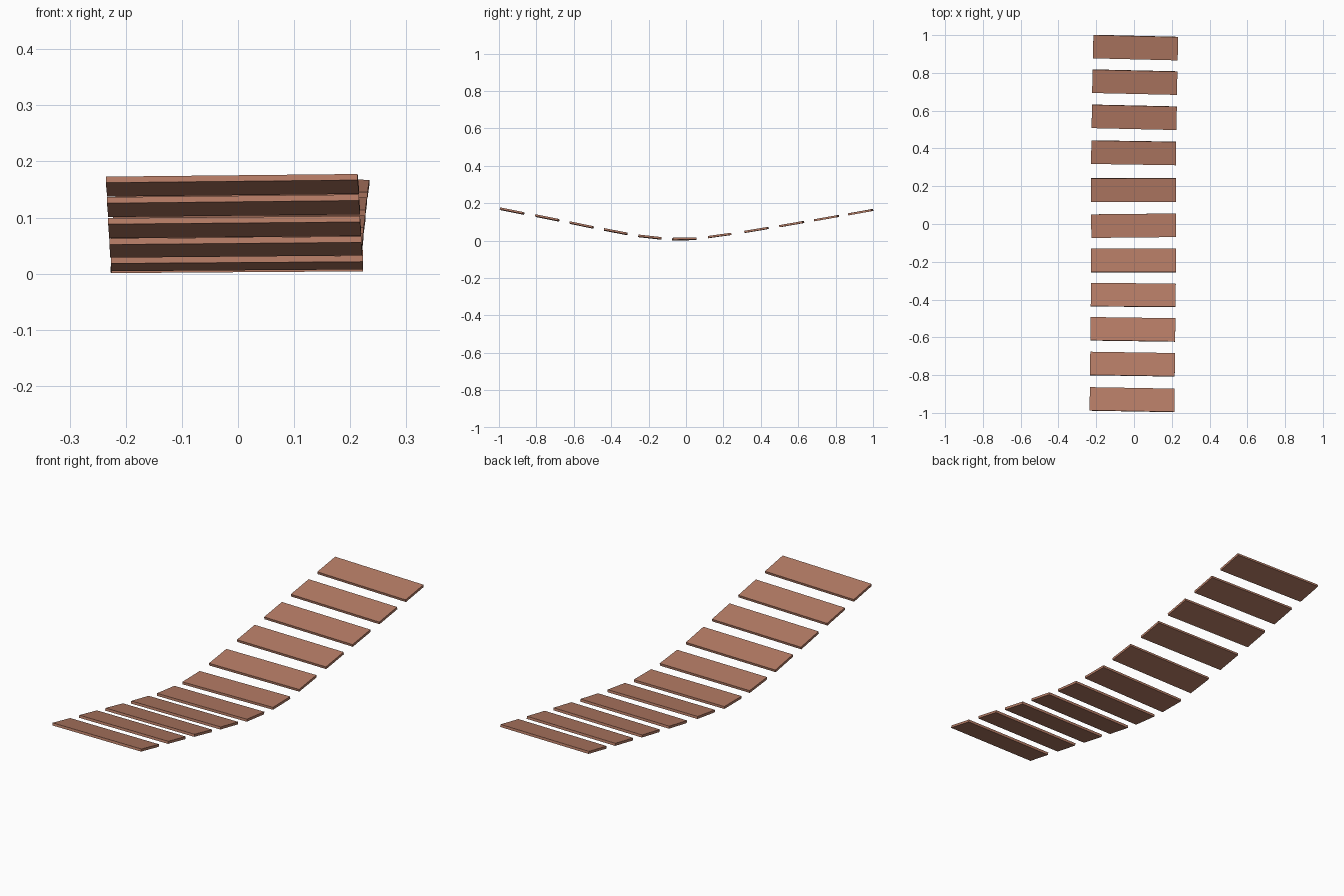
import bpy
from math import radians

WIDTH, DEPTH, THICK = 0.449, 0.125, 0.011

wood = bpy.data.materials.new("reddish_wood")
wood.diffuse_color = (0.46, 0.20, 0.13, 1)

# Each plank: centre x, y, z, then pitch, roll and yaw in degrees
planks = [
    (-0.010, -0.930, 0.1575, -11.4, -0.6, -1.0),
    (-0.008, -0.742, 0.1210, -11.4, -0.6, -0.9),
    (-0.006, -0.558, 0.0830, -11.6, -0.5, -0.8),
    (-0.004, -0.376, 0.0475, -10.8, -0.5, -0.4),
    (-0.002, -0.193, 0.0183, -6.3, -0.4, 0.0),
    (-0.002, -0.009, 0.0085, 0.4, -0.4, 0.6),
    (-0.002, 0.180, 0.0270, 8.0, -0.2, 0.1),
    (-0.002, 0.377, 0.0570, 9.5, 0.0, -0.9),
    (0.001, 0.565, 0.0880, 9.8, 0.1, -1.3),
    (0.004, 0.751, 0.1200, 10.0, 0.2, -1.3),
    (0.008, 0.934, 0.1520, 10.2, 0.3, -1.4),
]

# Separate flat boards following the sag of a hanging bridge
for i, (x, y, z, pitch, roll, yaw) in enumerate(planks, 1):
    bpy.ops.mesh.primitive_cube_add(size=1, location=(x, y, z))
    board = bpy.context.object
    board.name = f"bridge_plank_{i:02d}"
    board.scale = (WIDTH, DEPTH, THICK)
    board.rotation_euler = (radians(pitch), radians(roll), radians(yaw))
    board.data.materials.append(wood)
